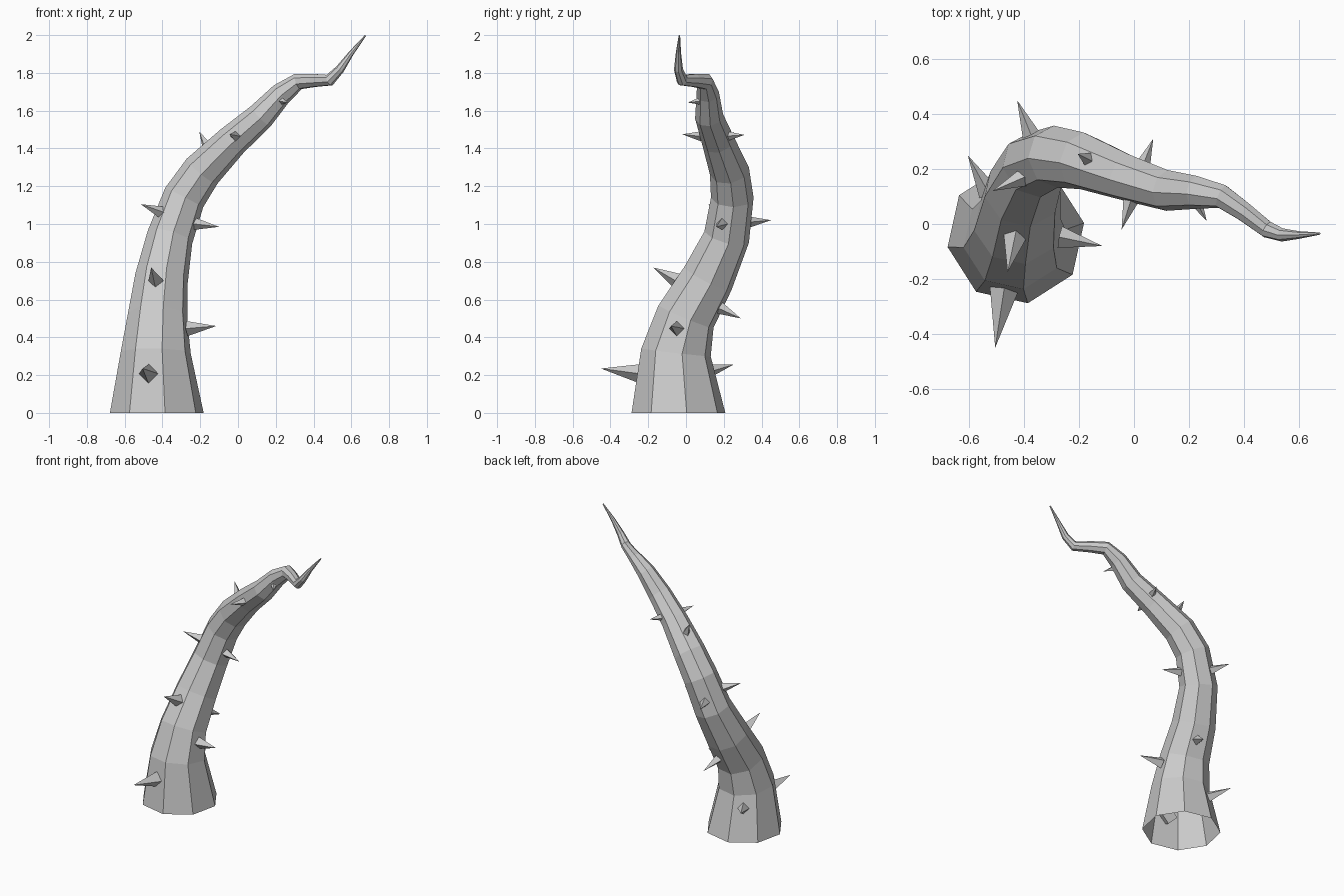
import bpy, bmesh, math
from mathutils import Vector

if "Cube" in bpy.data.objects:
    bpy.data.objects.remove(bpy.data.objects["Cube"])

SIDES = 8

# Centre line of the vine: x, y, z, radius
PATH = [
    (-.43, -.04, 0, .252), (-.435, -.053, .32, .188), (-.425, 0, .51, .16),
    (-.405, .115, .71, .142), (-.36, .215, .93, .123), (-.285, .245, 1.14, .113),
    (-.19, .23, 1.28, .105), (-.03, .17, 1.44, .087), (.12, .122, 1.57, .075),
    (.23, .115, 1.69, .06), (.32, .1, 1.755, .045), (.40, .045, 1.76, .037),
    (.485, -.02, 1.762, .032), (.54, -.04, 1.82, .024), (.60, -.04, 1.905, .014),
    (.675, -.035, 1.998, .004),
]

# Thorns: base point, tip point, base radius
THORNS = [
    ((-.47, -.22, .205), (-.505, -.45, .235), .06),
    ((-.26, -.05, .447), (-.115, -.08, .46), .04),
    ((-.53, .115, .22), (-.605, .25, .255), .04),
    ((-.43, -.03, .69), (-.46, -.175, .77), .05),
    ((-.38, .17, .56), (-.34, .29, .50), .038),
    ((-.40, .17, 1.06), (-.515, .12, 1.105), .036),
    ((-.375, .325, 1.01), (-.425, .45, 1.02), .034),
    ((-.22, .19, 1.0), (-.10, .16, .985), .032),
    ((-.165, .235, 1.41), (-.205, .255, 1.49), .03),
    ((-.015, .075, 1.465), (-.045, -.02, 1.475), .027),
    ((.035, .22, 1.465), (.07, .31, 1.472), .027),
    ((.235, .065, 1.65), (.265, .01, 1.643), .018),
]


def make_object(name, bm):
    mesh = bpy.data.meshes.new(name)
    bmesh.ops.recalc_face_normals(bm, faces=bm.faces)
    bm.to_mesh(mesh)
    bm.free()
    obj = bpy.data.objects.new(name, mesh)
    bpy.context.collection.objects.link(obj)
    return obj


# Vine body: octagonal rings carried along the path, open at the bottom
bm = bmesh.new()
pts = [Vector(p[:3]) for p in PATH]
tangent = Vector((0, 0, 1))
a0 = math.radians(10)
side = Vector((math.cos(a0), math.sin(a0), 0))
rings = []
for i, p in enumerate(pts):
    if i == 0:
        t = Vector((0, 0, 1))
    elif i == len(pts) - 1:
        t = (p - pts[i - 1]).normalized()
    else:
        t = ((p - pts[i - 1]).normalized() + (pts[i + 1] - p).normalized()).normalized()
    side = tangent.rotation_difference(t) @ side
    tangent = t
    other = t.cross(side)
    r = PATH[i][3]
    rings.append([bm.verts.new(p + r * (side * math.cos(k * math.tau / SIDES)
                                        + other * math.sin(k * math.tau / SIDES)))
                  for k in range(SIDES)])
for low, high in zip(rings, rings[1:]):
    for k in range(SIDES):
        n = (k + 1) % SIDES
        bm.faces.new((low[k], low[n], high[n], high[k]))
bm.faces.new(rings[-1])
make_object("vine_body", bm)

# Thorns: four-sided spikes slightly sunk into the vine
for i, (base, tip, r) in enumerate(THORNS):
    base, tip = Vector(base), Vector(tip)
    d = (tip - base).normalized()
    base = base - d * r * 0.25
    bm = bmesh.new()
    bmesh.ops.create_cone(bm, cap_ends=True, segments=4, radius1=r, radius2=0,
                          depth=(tip - base).length)
    bmesh.ops.remove_doubles(bm, verts=bm.verts, dist=1e-5)
    thorn = make_object(f"thorn_{i + 1}", bm)
    thorn.location = (base + tip) / 2
    thorn.rotation_mode = 'QUATERNION'
    thorn.rotation_quaternion = d.to_track_quat('Z', 'Y')
